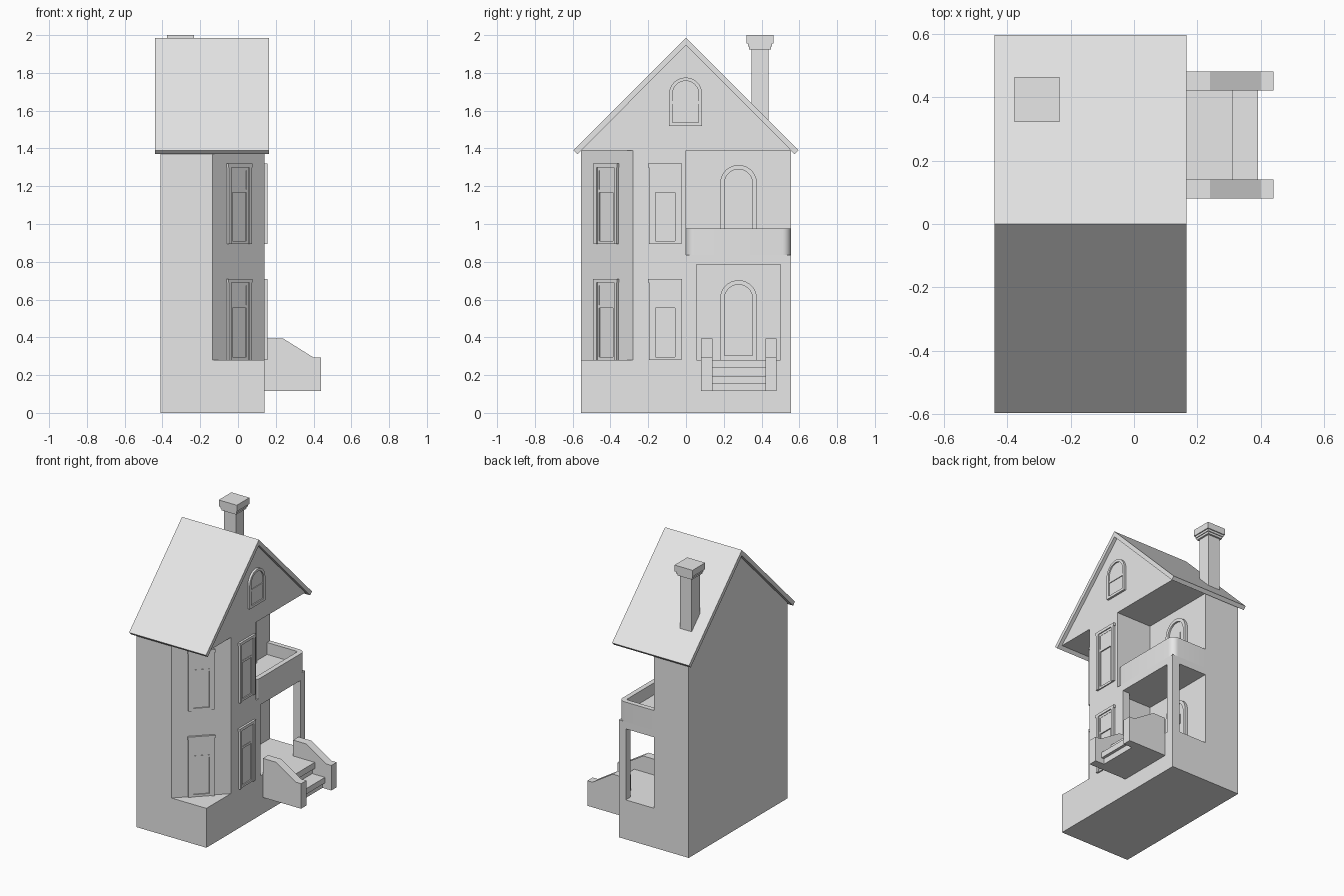
import bpy
import bmesh
import math
from mathutils import Matrix, Vector

cube = bpy.data.objects.get("Cube")
if cube:
    bpy.data.objects.remove(cube, do_unlink=True)

grey = bpy.data.materials.new("plain_grey")
grey.use_nodes = True
tone = (0.8, 0.8, 0.8, 1)
grey.diffuse_color = tone
grey.node_tree.nodes["Principled BSDF"].inputs["Base Color"].default_value = tone


def prism(name, pts, depth, place=Matrix()):
    """Extrude a flat outline along local z and place it."""
    bm = bmesh.new()
    face = bm.faces.new([bm.verts.new((u, v, 0)) for u, v in pts])
    out = bmesh.ops.extrude_face_region(bm, geom=[face])
    moved = [g for g in out["geom"] if isinstance(g, bmesh.types.BMVert)]
    bmesh.ops.translate(bm, verts=moved, vec=(0, 0, depth))
    bmesh.ops.recalc_face_normals(bm, faces=bm.faces)
    bm.transform(place)
    mesh = bpy.data.meshes.new(name)
    bm.to_mesh(mesh)
    bm.free()
    mesh.materials.append(grey)
    obj = bpy.data.objects.new(name, mesh)
    bpy.context.collection.objects.link(obj)
    return obj


def rect(u0, u1, v0, v1):
    return [(u0, v0), (u1, v0), (u1, v1), (u0, v1)]


def box(name, x, y, z):
    return prism(name, rect(*x, *y), z[1] - z[0], Matrix.Translation((0, 0, z[0])))


def wall(x, y, z=0, degrees=0):
    """Local u runs along the wall, v runs up, w points out of it."""
    axes = Matrix(((0, 0, 1, 0), (1, 0, 0, 0), (0, 1, 0, 0), (0, 0, 0, 1)))
    turn = Matrix.Rotation(math.radians(degrees), 4, "Z")
    return Matrix.Translation((x, y, z)) @ turn @ axes


def arch(r, bottom, spring, steps=16):
    curve = [(r * math.cos(math.pi * i / steps), spring + r * math.sin(math.pi * i / steps))
             for i in range(steps + 1)]
    return [(r, bottom)] + curve + [(-r, bottom)]


def cut(obj, cutters):
    for c in cutters:
        mod = obj.modifiers.new("cut", "BOOLEAN")
        mod.operation = "DIFFERENCE"
        mod.solver = "EXACT"
        mod.object = c
    graph = bpy.context.evaluated_depsgraph_get()
    mesh = bpy.data.meshes.new_from_object(obj.evaluated_get(graph))
    obj.modifiers.clear()
    obj.data = mesh
    for c in cutters:
        bpy.data.objects.remove(c, do_unlink=True)


# House body with chamfered corner, open porch and balcony recess
BACK, FRONT, SIDE, INNER = -0.41, 0.14, 0.555, -0.135
FLOOR, EAVE = 0.28, 1.39
body = prism("house_body",
             [(-SIDE, 0), (SIDE, 0), (SIDE, EAVE), (0, EAVE + SIDE), (-SIDE, EAVE)],
             FRONT - BACK, wall(BACK, 0))
corner = prism("corner_cutter", [(INNER - 0.1, -SIDE - 0.1), (FRONT + 0.1, -SIDE - 0.1),
                                 (FRONT + 0.1, -0.18)],
               EAVE - FLOOR, Matrix.Translation((0, 0, FLOOR)))
cut(body, [
    corner,
    box("porch_front_cutter", (0, 0.3), (0.055, 0.5), (FLOOR, 0.785)),
    box("porch_room_cutter", (INNER, 0.085), (0, 0.7), (FLOOR, 0.785)),
    box("balcony_cutter", (INNER, 0.3), (0, 0.7), (0.835, EAVE)),
])

# Roof
prism("roof", [(0, 1.985), (-0.595, 1.39), (-0.575, 1.37), (0, 1.945), (0.575, 1.37),
               (0.595, 1.39)], 0.605, wall(-0.44, 0))

# Chimney, widening in steps to the cap
for name, half, z in (("chimney_shaft", 0.046, (1.45, 1.93)),
                      ("chimney_lower_collar", 0.058, (1.925, 1.94)),
                      ("chimney_upper_collar", 0.064, (1.94, 1.955)),
                      ("chimney_cap", 0.071, (1.955, 2.0))):
    box(name, (-0.305 - half, -0.305 + half), (0.392 - half, 0.392 + half), z)


# Balcony parapet with rounded outer corners
def rounded_plan(x1, y0, y1, r):
    pts = [(INNER, y1), (INNER, y0)]
    for cy, start in ((y0 + r, -90), (y1 - r, 0)):
        for i in range(9):
            a = math.radians(start + 90 * i / 8)
            pts.append((x1 - r + r * math.cos(a), cy + r * math.sin(a)))
    return pts


parapet = prism("balcony_parapet", rounded_plan(FRONT, 0, SIDE, 0.045), 0.14,
                Matrix.Translation((0, 0, 0.835)))
cut(parapet, [prism("parapet_cutter", rounded_plan(FRONT - 0.035, 0.035, SIDE - 0.035, 0.012),
                    0.2, Matrix.Translation((0, 0, 0.89)))])
bpy.ops.object.select_all(action="DESELECT")
bpy.context.view_layer.objects.active = parapet
parapet.select_set(True)
bpy.ops.object.shade_smooth_by_angle(angle=math.radians(30))


# Sash windows on the chamfered corner and the flat wall
def sash_window(name, place, h):
    for side, s in (("right", -1), ("left", 1)):
        u0, u1 = sorted((s * 0.066, s * 0.086))
        prism(f"{name}_{side}_jamb", rect(u0, u1, 0, h - 0.02), 0.015, place)
        u0, u1 = sorted((s * 0.052, s * 0.066))
        prism(f"{name}_{side}_stile", rect(u0, u1, 0, h - 0.02), 0.008, place)
    prism(f"{name}_lintel", rect(-0.09, 0.09, h - 0.02, h), 0.015, place)
    prism(f"{name}_upper_sash", rect(-0.052, 0.052, h * 0.66, h - 0.02), 0.006, place)
    for rail, v in (("bottom", 0), ("middle", h * 0.64), ("top", h - 0.036)):
        prism(f"{name}_{rail}_rail", rect(-0.052, 0.052, v, v + 0.016), 0.008, place)


for level, z, h in (("lower", FLOOR, 0.43), ("upper", 0.893, 0.427)):
    sash_window(f"{level}_corner_window", wall(0.0025, -0.4175, z, -45), h)
    sash_window(f"{level}_side_window", wall(FRONT, -0.11, z), h)


# Arched frames: one open outline for the surround, plus a leaf behind it
def arched_frame(name, place, r, width, bottom, spring, proud):
    outer = arch(r, bottom, spring)
    inner = arch(r - width, bottom, spring)
    prism(f"{name}_surround", outer + inner[::-1], proud, place)
    prism(f"{name}_leaf", arch(r - width, bottom, spring), proud * 0.4, place)


# Doors in the recess
for level, z in (("lower", FLOOR), ("upper", 0.89)):
    place = wall(INNER, 0.278, z)
    arched_frame(f"{level}_door", place, 0.0975, 0.023, 0, 0.325, 0.02)
    prism(f"{level}_door_threshold", rect(-0.0745, 0.0745, 0, 0.025), 0.018, place)
    prism(f"{level}_door_pane", rect(-0.035, 0.035, 0.246, 0.317), 0.012, place)

# Attic window
place = wall(FRONT, -0.002, 1.52)
arched_frame("attic_window", place, 0.0875, 0.018, 0, 0.168, 0.015)
prism("attic_window_sill", rect(-0.0695, 0.0695, 0, 0.018), 0.015, place)
prism("attic_window_rail", rect(-0.0695, 0.0695, 0.115, 0.13), 0.011, place)

# Entrance stairs between two sloping side walls
for name, y in (("right_stair_wall", 0.14), ("left_stair_wall", 0.48)):
    prism(name, [(0.14, 0.115), (0.44, 0.115), (0.44, 0.293), (0.4, 0.293), (0.24, 0.393),
                 (0.14, 0.393)], 0.06, wall(0, y, 0, -90))
for name, x, z in (("upper_tread", 0.31, (0.237, FLOOR)), ("upper_riser", 0.29, (0.195, 0.237)),
                   ("lower_tread", 0.39, (0.155, 0.195)), ("lower_riser", 0.37, (0.115, 0.155))):
    box(name, (FRONT, x), (0.14, 0.42), z)
